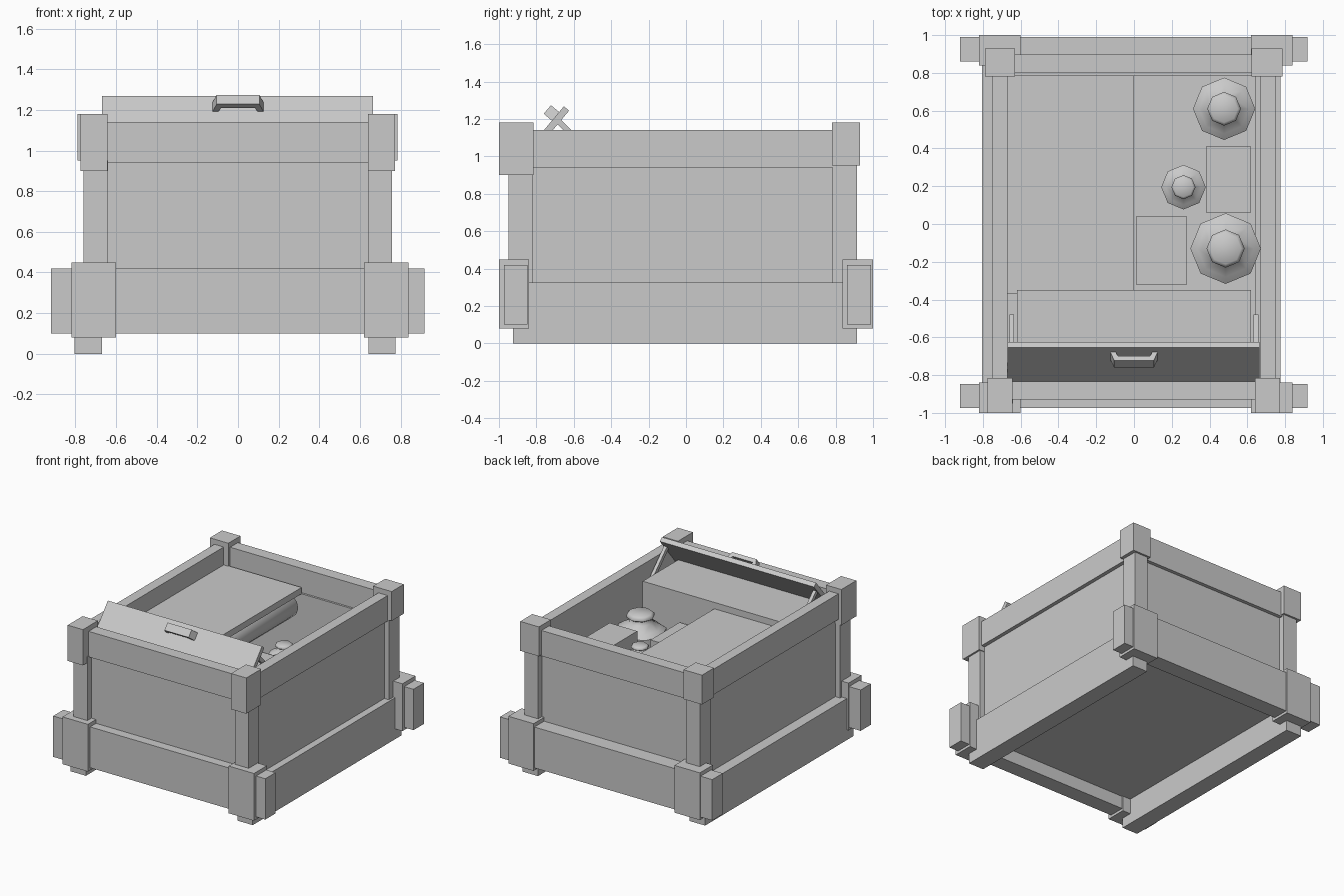
import bpy, bmesh, math
from mathutils import Vector, Matrix

cube = bpy.data.objects.get("Cube")
if cube:
    bpy.data.objects.remove(cube, do_unlink=True)

GREY = (0.59, 0.59, 0.59, 1)
grey = bpy.data.materials.new("plain grey")
grey.use_nodes = True
grey.diffuse_color = GREY
grey.node_tree.nodes["Principled BSDF"].inputs["Base Color"].default_value = GREY


def finish(name, bm, matrix=None):
    bmesh.ops.recalc_face_normals(bm, faces=bm.faces)
    mesh = bpy.data.meshes.new(name)
    bm.to_mesh(mesh)
    bm.free()
    mesh.materials.append(grey)
    ob = bpy.data.objects.new(name, mesh)
    bpy.context.collection.objects.link(ob)
    if matrix:
        ob.matrix_world = matrix
    return ob


def box(name, xs, ys, zs, matrix=None):
    """Box given by its bounds on each axis."""
    bm = bmesh.new()
    bmesh.ops.create_cube(bm, size=1)
    for v in bm.verts:
        v.co = [(a + b) / 2 + c * (b - a) for c, (a, b) in zip(v.co, (xs, ys, zs))]
    return finish(name, bm, matrix)


def lathe(name, profile, sides, matrix):
    """Closed turned shape from (radius, height) points."""
    bm = bmesh.new()
    rings = []
    for r, z in profile:
        rings.append([bm.verts.new((r * math.cos(t), r * math.sin(t), z))
                      for t in (2 * math.pi * i / sides for i in range(sides))])
    for lo, hi in zip(rings, rings[1:]):
        for i in range(sides):
            j = (i + 1) % sides
            bm.faces.new((lo[i], lo[j], hi[j], hi[i]))
    bm.faces.new(rings[0])
    bm.faces.new(rings[-1])
    ob = finish(name, bm, matrix)
    bpy.ops.object.select_all(action='DESELECT')
    ob.select_set(True)
    bpy.context.view_layer.objects.active = ob
    bpy.ops.object.shade_smooth_by_angle(angle=math.radians(50))
    return ob


# Base planks
box("front_base_plank", (-0.92, 0.918), (-0.973, -0.847), (0.1, 0.42))
box("back_base_plank", (-0.92, 0.918), (0.86, 0.99), (0.1, 0.42))
box("right_base_plank", (-0.805, -0.67), (-0.925, 0.913), (0, 0.325))
box("left_base_plank", (0.643, 0.775), (-0.925, 0.913), (0, 0.325))

# Corner posts with base and top blocks
for side, base_x, post_x, front_x, back_x in (
        ("right", (-0.82, -0.6), (-0.76, -0.64), (-0.775, -0.643), (-0.79, -0.63)),
        ("left", (0.62, 0.838), (0.64, 0.758), (0.64, 0.772), (0.623, 0.785))):
    box(side + "_front_base_block", base_x, (-1, -0.84), (0.08, 0.45))
    box(side + "_back_base_block", base_x, (0.838, 1), (0.08, 0.45))
    box(side + "_front_post", post_x, (-0.95, -0.82), (0.3, 0.95))
    box(side + "_back_post", post_x, (0.783, 0.915), (0.3, 1.0))
    box(side + "_front_top_block", front_x, (-1, -0.815), (0.9, 1.18))
    box(side + "_back_top_block", back_x, (0.78, 0.93), (0.95, 1.18))

# Top rails
box("front_rail", (-0.66, 0.66), (-0.93, -0.835), (0.94, 1.14))
box("back_rail", (-0.66, 0.66), (0.803, 0.898), (0.94, 1.14))
box("right_rail", (-0.75, -0.67), (-0.85, 0.82), (0.94, 1.14))
box("left_rail", (0.67, 0.75), (-0.85, 0.82), (0.94, 1.14))

# Wall panels and floor
box("front_wall", (-0.66, 0.66), (-0.9, -0.84), (0.2, 0.95))
box("back_wall", (-0.66, 0.66), (0.787, 0.87), (0.2, 0.95))
box("right_wall", (-0.72, -0.67), (-0.85, 0.82), (0.2, 0.95))
box("left_wall", (0.67, 0.72), (-0.85, 0.82), (0.2, 0.95))
box("floor", (-0.68, 0.68), (-0.87, 0.87), (0.2, 0.24))

# Front compartment and cover over half of the crate
box("compartment", (-0.62, 0.62), (-0.836, -0.35), (0.24, 1.05))
box("half_cover", (-0.67, 0), (-0.37, 0.787), (0.95, 1.0))

# Raised lid: local y runs up the slope, local z points outwards
TILT = math.radians(50)
lid_frame = Matrix.Translation((0, -0.732, 1.145)) @ Matrix.Rotation(TILT, 4, 'X')
box("lid", (-0.67, 0.665), (-0.145, 0.145), (-0.018, 0.018), lid_frame)

# Handle: bracket profile extruded along the slope
bm = bmesh.new()
outer = [(0.128, 0.01), (0.105, 0.075)]
inner = [(0.085, 0.045), (0.1, 0.01)]
outline = (outer + [(-x, z) for x, z in reversed(outer)]
           + [(-x, z) for x, z in reversed(inner)] + inner)
face = bm.faces.new([bm.verts.new((x, 0.045, z)) for x, z in outline])
ext = bmesh.ops.extrude_face_region(bm, geom=[face])
bmesh.ops.translate(bm, vec=Vector((0, 0.06, 0)),
                    verts=[g for g in ext["geom"] if isinstance(g, bmesh.types.BMVert)])
bm.faces.new([v for v in face.verts]) if not face.is_valid else None
finish("lid_handle", bm, lid_frame)

# Lid struts
strut_frame = Matrix.Translation((0, -0.592, 1.098)) @ Matrix.Rotation(math.radians(-45), 4, 'X')
for side, x in (("right", -0.647), ("left", 0.645)):
    box(side + "_lid_strut", (x - 0.013, x + 0.013), (-0.145, 0.145), (-0.015, 0.015), strut_frame)

# Stored goods: boxes, flasks and a roll under the cover
box("goods_box_back", (0.38, 0.62), (0.06, 0.41), (0.24, 0.88))
box("goods_box_front", (0.01, 0.28), (-0.32, 0.04), (0.24, 0.83))

for name, x, y, r, top in (("large_flask", 0.485, -0.13, 0.187, 0.93),
                           ("back_flask", 0.477, 0.61, 0.165, 0.85),
                           ("small_flask", 0.262, 0.195, 0.118, 0.86)):
    low = (0.24 - top) / r
    shape = [(0.9, low), (1, low + 0.1), (1, -0.75), (0.8, -0.6), (0.45, -0.4),
             (0.42, -0.25), (0.54, -0.18), (0.54, -0.08), (0.44, 0)]
    lathe(name, [(a * r, b * r) for a, b in shape], 8, Matrix.Translation((x, y, top)))

roll_frame = Matrix.Translation((-0.095, 0.765, 0.855)) @ Matrix.Rotation(math.pi / 2, 4, 'X')
lathe("roll", [(0.075, 0), (0.095, 0.02), (0.095, 1.1)], 12, roll_frame)
